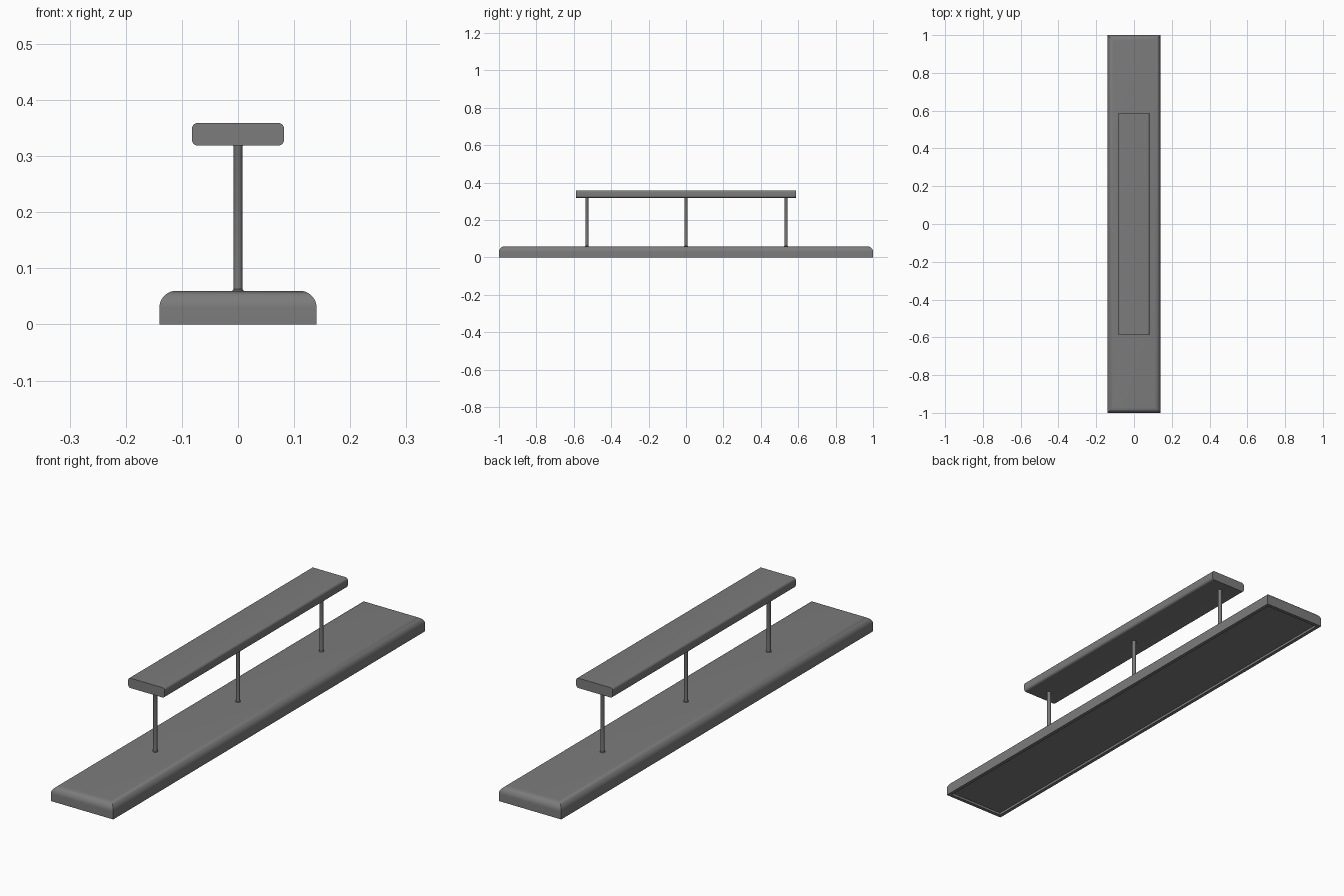
import bpy, bmesh, math

if "Cube" in bpy.data.objects:
    bpy.data.objects.remove(bpy.data.objects["Cube"])

dark = bpy.data.materials.new("dark_grey")
dark.diffuse_color = (0.2, 0.2, 0.2, 1)
dark.use_nodes = True
dark.node_tree.nodes["Principled BSDF"].inputs["Base Color"].default_value = dark.diffuse_color

def finish(name, bm):
    bmesh.ops.recalc_face_normals(bm, faces=bm.faces[:])
    me = bpy.data.meshes.new(name)
    bm.to_mesh(me)
    bm.free()
    me.materials.append(dark)
    ob = bpy.data.objects.new(name, me)
    bpy.context.collection.objects.link(ob)
    bpy.ops.object.select_all(action='DESELECT')
    ob.select_set(True)
    bpy.context.view_layer.objects.active = ob
    bpy.ops.object.shade_smooth_by_angle(angle=math.radians(35))
    return ob

def box(x, y, z0, z1):
    bm = bmesh.new()
    bmesh.ops.create_cube(bm, size=1)
    for v in bm.verts:
        v.co = (v.co.x * 2 * x, v.co.y * 2 * y, z0 if v.co.z < 0 else z1)
    return bm

def bevel(bm, edges, r, segs):
    bmesh.ops.bevel(bm, geom=edges, offset=r, segments=segs, profile=0.5, affect='EDGES')

# base: quarter-round top edges with mitred corners, shallow recess underneath
bm = bmesh.new()
R, SEGS = 0.03, 10
rings = [(0.014, 0.01), (0.014, 0), (0, 0)]
for i in range(SEGS + 1):
    a = math.pi / 2 * i / SEGS
    rings.append((R * (1 - math.cos(a)), 0.06 - R + R * math.sin(a)))
loops = [[bm.verts.new((sx * (0.14 - inset), sy * (1 - inset), z))
          for sx, sy in ((-1, -1), (1, -1), (1, 1), (-1, 1))] for inset, z in rings]
for a, b in zip(loops, loops[1:]):
    for k in range(4):
        bm.faces.new((a[k], a[(k + 1) % 4], b[(k + 1) % 4], b[k]))
bm.faces.new(loops[0])
bm.faces.new(loops[-1])
finish("base", bm)

# upper shelf: bar with rounded long edges and square ends
bm = box(0.082, 0.587, 0.319, 0.359)
bevel(bm, [e for e in bm.edges if abs(e.verts[0].co.y - e.verts[1].co.y) > 0.5], 0.01, 6)
finish("upper_shelf", bm)

# posts: slim rods turned with a tiny flare at each end
SIDES = 32
profile = [(0.010, 0.058), (0.010, 0.061), (0.008, 0.063),
           (0.008, 0.317), (0.009, 0.319), (0.009, 0.321)]
for name, y in (("front_post", -0.53), ("middle_post", 0), ("back_post", 0.535)):
    bm = bmesh.new()
    rows = [[bm.verts.new((r * math.cos(2 * math.pi * k / SIDES),
                           y + r * math.sin(2 * math.pi * k / SIDES), z))
             for k in range(SIDES)] for r, z in profile]
    for a, b in zip(rows, rows[1:]):
        for k in range(SIDES):
            bm.faces.new((a[k], a[(k + 1) % SIDES], b[(k + 1) % SIDES], b[k]))
    bm.faces.new(rows[0])
    bm.faces.new(rows[-1])
    finish(name, bm)
